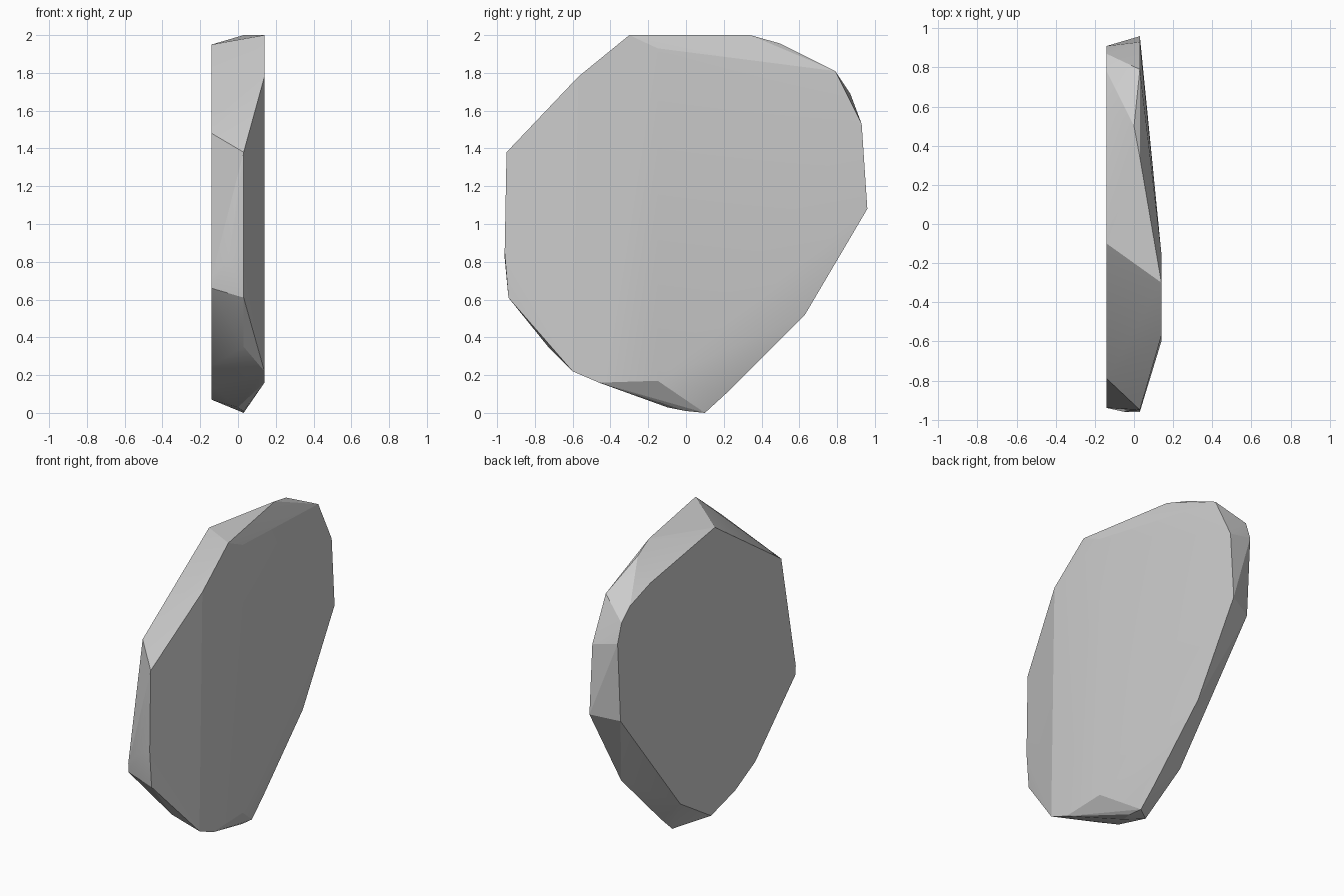
import bpy, bmesh, math

if "Cube" in bpy.data.objects:
    bpy.data.objects.remove(bpy.data.objects["Cube"])

# Outlines of the slab as (y, z) at three depths in x
RINGS = {
    # flat back face
    -0.14: [(-0.10, 1.95), (-0.79, 1.48), (-0.94, 0.72), (-0.935, 0.66),
            (-0.52, 0.25), (-0.31, 0.14), (-0.06, 0.07), (0.26, 0.27),
            (0.88, 1.05), (0.91, 1.57), (0.87, 1.69), (0.78, 1.77), (0.57, 1.84)],
    # widest rim
    0.03: [(0.34, 2.0), (0.79, 1.81), (0.93, 1.53), (0.96, 1.08), (0.63, 0.52),
           (0.22, 0.11), (0.10, 0.0), (0.0, 0.01), (-0.73, 0.35),
           (-0.94, 0.61), (-0.96, 0.85), (-0.95, 1.38)],
    # narrow raised strip on the broad side
    0.14: [(-0.30, 2.0), (-0.15, 1.93), (-0.15, 0.17), (-0.46, 0.16),
           (-0.60, 0.22), (-0.57, 1.78)],
}
# small chips between the rings
CHIPS = [(0.0, 0.50, 1.955), (0.0, -0.10, 0.03), (-0.05, -0.96, 0.82)]

# Wrap everything in one convex shell
bm = bmesh.new()
for x, ring in RINGS.items():
    for y, z in ring:
        bm.verts.new((x, y, z))
for co in CHIPS:
    bm.verts.new(co)
hull = bmesh.ops.convex_hull(bm, input=bm.verts[:])
loose = [v for v in bm.verts if not v.link_faces]
bmesh.ops.delete(bm, geom=loose, context='VERTS')
bmesh.ops.dissolve_limit(bm, angle_limit=math.radians(0.5),
                         verts=bm.verts[:], edges=bm.edges[:])
bmesh.ops.recalc_face_normals(bm, faces=bm.faces[:])

mesh = bpy.data.meshes.new("stone_slab")
bm.to_mesh(mesh)
bm.free()
slab = bpy.data.objects.new("stone_slab", mesh)
bpy.context.collection.objects.link(slab)

# Soften only the shallow facet edges
bpy.context.view_layer.objects.active = slab
slab.select_set(True)
bpy.ops.object.shade_smooth_by_angle(angle=math.radians(15))
